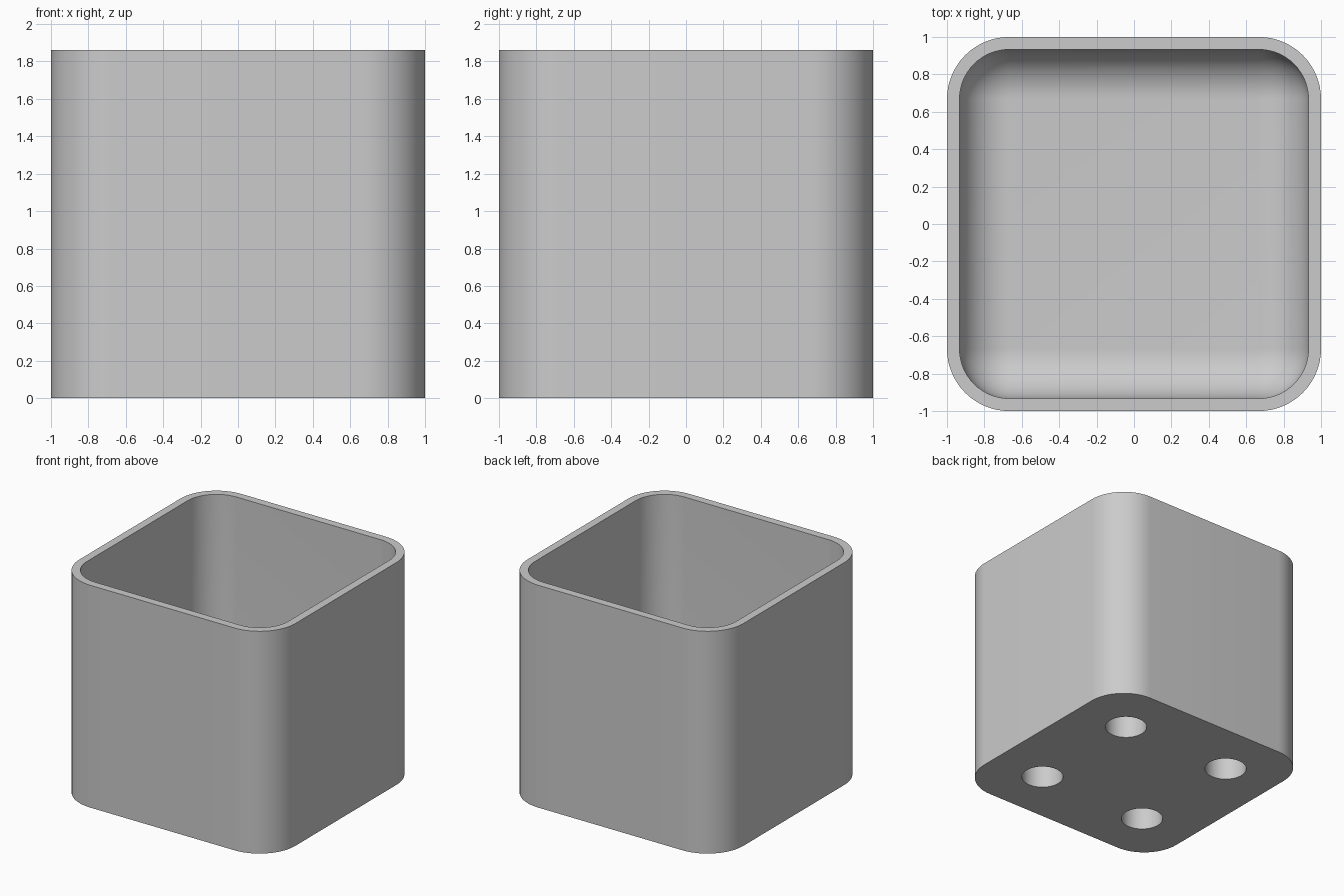
import bpy, bmesh
from math import sin, cos, pi, radians

HEIGHT, WALL, FLOOR = 1.86, 0.067, 0.267
OUTER_R, FILLET = 0.333, 0.264
HOLE_R, HOLE_POS, HOLE_DEPTH = 0.165, 0.52, 0.2
SEG = 16

cube = bpy.data.objects.get("Cube")
if cube:
    bpy.data.objects.remove(cube, do_unlink=True)

grey = bpy.data.materials.new("plain grey")
grey.use_nodes = True
colour = (0.6, 0.6, 0.6, 1)
grey.diffuse_color = colour
grey.node_tree.nodes["Principled BSDF"].inputs["Base Color"].default_value = colour


def rounded_ring(bm, inset, z):
    """Rounded square loop, inset from the outer wall."""
    r, c = OUTER_R - inset, 1 - OUTER_R
    ring = []
    for k, (sx, sy) in enumerate([(1, 1), (-1, 1), (-1, -1), (1, -1)]):
        for i in range(SEG + 1):
            a = (k + i / SEG) * pi / 2
            ring.append(bm.verts.new((sx * c + r * cos(a), sy * c + r * sin(a), z)))
    return ring


# Pot: outer wall, rim, inner wall, rounded inner floor
bm = bmesh.new()
levels = [(0, 0), (0, HEIGHT), (WALL, HEIGHT)]
for i in range(SEG + 1):
    a = i / SEG * pi / 2
    levels.append((WALL + FILLET * (1 - cos(a)), FLOOR + FILLET * (1 - sin(a))))
rings = [rounded_ring(bm, *level) for level in levels]
for low, high in zip(rings, rings[1:]):
    for i in range(len(low)):
        j = (i + 1) % len(low)
        bm.faces.new((low[i], low[j], high[j], high[i]))
bm.faces.new(rings[0][::-1])
bm.faces.new(rings[-1])
bmesh.ops.recalc_face_normals(bm, faces=bm.faces[:])
mesh = bpy.data.meshes.new("square_pot")
bm.to_mesh(mesh)
bm.free()
pot = bpy.data.objects.new("square_pot", mesh)
mesh.materials.append(grey)
bpy.context.collection.objects.link(pot)

# Four blind round sockets in the underside
bm = bmesh.new()
for sx in (-1, 1):
    for sy in (-1, 1):
        made = bmesh.ops.create_cone(bm, cap_ends=True, segments=48, radius1=HOLE_R,
                                     radius2=HOLE_R, depth=2 * HOLE_DEPTH)
        bmesh.ops.translate(bm, verts=made["verts"], vec=(sx * HOLE_POS, sy * HOLE_POS, 0))
cutter_mesh = bpy.data.meshes.new("socket_cutter")
bm.to_mesh(cutter_mesh)
bm.free()
cutter_mesh.materials.append(grey)
cutter = bpy.data.objects.new("socket_cutter", cutter_mesh)
cutter.hide_render = True
bpy.context.collection.objects.link(cutter)

cut = pot.modifiers.new("sockets", "BOOLEAN")
cut.operation, cut.solver, cut.object = "DIFFERENCE", "EXACT", cutter
bpy.ops.object.select_all(action="DESELECT")
pot.select_set(True)
bpy.context.view_layer.objects.active = pot
bpy.ops.object.modifier_apply(modifier=cut.name)
bpy.data.objects.remove(cutter, do_unlink=True)
bpy.ops.object.shade_smooth_by_angle(angle=radians(30))
